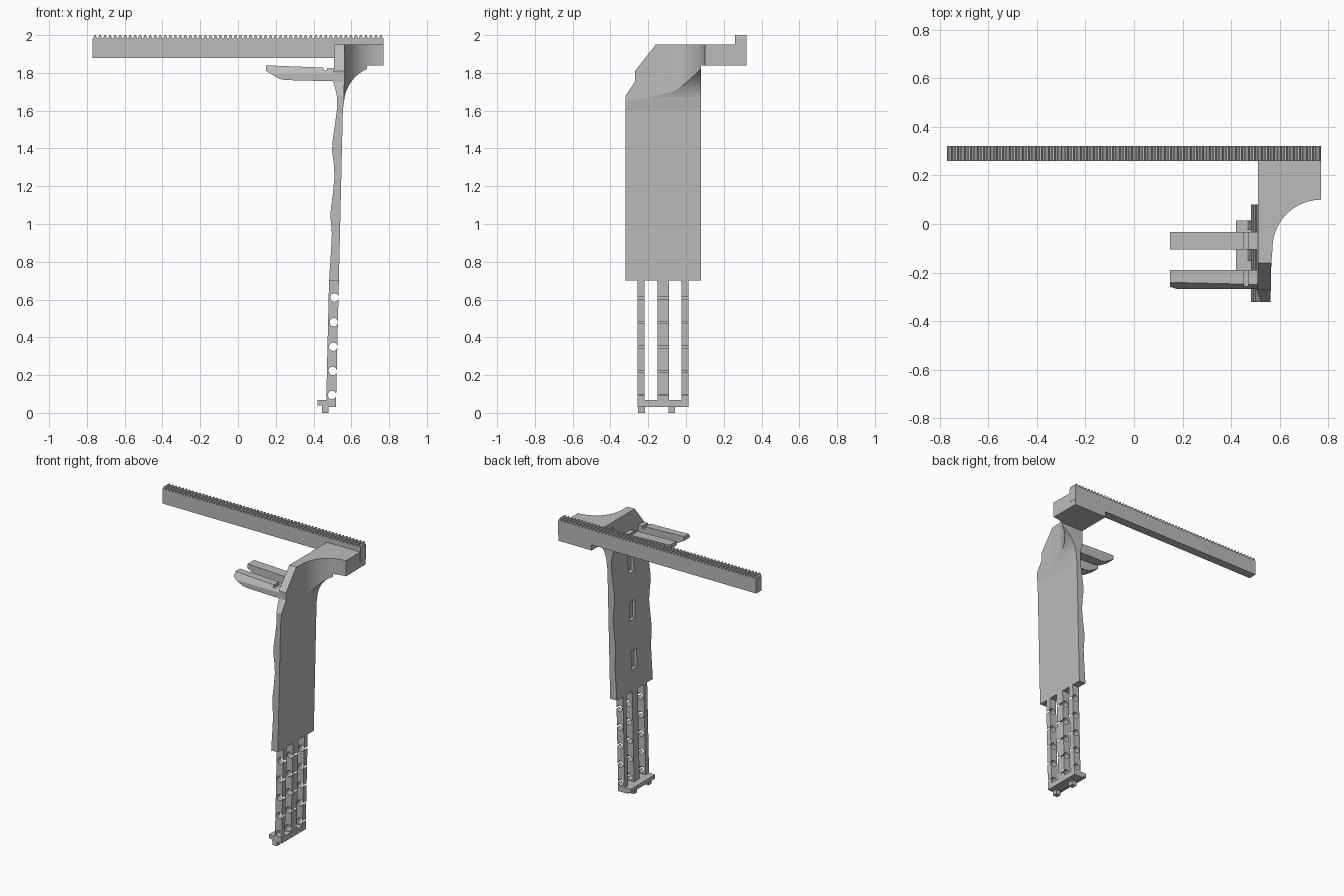
import bpy, bmesh, math

old = bpy.data.objects.get("Cube")
if old:
    bpy.data.objects.remove(old, do_unlink=True)

grey = bpy.data.materials.new("plain grey")
grey.use_nodes = True
grey.diffuse_color = (0.5, 0.5, 0.5, 1)
grey.node_tree.nodes["Principled BSDF"].inputs["Base Color"].default_value = (0.5, 0.5, 0.5, 1)


def prism(name, outlines, axis, lo, hi):
    """Extrude one or more closed outlines along an axis."""
    place = {"x": lambda a, b, t: (t, a, b),
             "y": lambda a, b, t: (a, t, b),
             "z": lambda a, b, t: (a, b, t)}[axis]
    bm = bmesh.new()
    for pts in outlines:
        low = [bm.verts.new(place(a, b, lo)) for a, b in pts]
        high = [bm.verts.new(place(a, b, hi)) for a, b in pts]
        bm.faces.new(low)
        bm.faces.new(high[::-1])
        for i in range(len(pts)):
            j = (i + 1) % len(pts)
            bm.faces.new((low[i], high[i], high[j], low[j]))
    bmesh.ops.recalc_face_normals(bm, faces=bm.faces)
    mesh = bpy.data.meshes.new(name)
    bm.to_mesh(mesh)
    bm.free()
    mesh.materials.append(grey)
    obj = bpy.data.objects.new(name, mesh)
    bpy.context.collection.objects.link(obj)
    return obj


def box(name, x, y, z):
    return prism(name, [[(x[0], y[0]), (x[1], y[0]), (x[1], y[1]), (x[0], y[1])]], "z", *z)


def cut(obj, cutter, operation="DIFFERENCE"):
    """Apply a boolean and discard its cutter."""
    cutter.hide_render = True
    mod = obj.modifiers.new("cut", "BOOLEAN")
    mod.operation, mod.object, mod.solver = operation, cutter, "EXACT"
    bpy.context.view_layer.objects.active = obj
    bpy.ops.object.modifier_apply(modifier=mod.name)
    bpy.data.objects.remove(cutter, do_unlink=True)


def arc(cx, cy, r, start, end, n=20):
    angles = [math.radians(start + (end - start) * i / n) for i in range(n + 1)]
    return [(cx + r * math.cos(a), cy + r * math.sin(a)) for a in angles]


# Toothed rack
teeth, left, root, tip = 58, -0.77, 1.982, 2.0
pitch = 2 * -left / teeth
outline = [(-left, 1.88), (-left, root)]
for i in reversed(range(teeth)):
    outline += [(left + (i + f) * pitch, z)
                for f, z in ((0.88, root), (0.65, tip), (0.35, tip), (0.12, root))]
outline += [(left, root), (left, 1.88)]
prism("toothed_rack", [outline], "y", 0.26, 0.32)

# Arm from the plate to the rack, with a rounded inner corner
corner = [p for p in arc(0.77, -0.10, 0.2, 90, 180) if p[1] > 0.07]
prism("rack_arm", [[(0.51, 0.32), (0.768, 0.32)] + corner + [(0.51, corner[-1][1])]],
      "z", 1.84, 1.95)

# Wavy plate flaring into the arm
wave = [(0.482, 0.70), (0.492, 0.85), (0.497, 0.95), (0.491, 1.02), (0.491, 1.07),
        (0.502, 1.16), (0.511, 1.25), (0.507, 1.32), (0.498, 1.39), (0.501, 1.44),
        (0.514, 1.53), (0.523, 1.60), (0.523, 1.68), (0.505, 1.755), (0.511, 1.95)]
flare = arc(0.77, 1.64, 0.21, 90, 168)
flare = [(x, z - 0.01) for x, z in flare]
plate = prism("wavy_plate", [wave + [(0.77, 1.95)] + flare + [(0.555, 1.60), (0.534, 0.70)]],
              "y", -0.32, 0.08)
plan = [(0.3, 0.2), (0.77, 0.2)] + arc(0.77, -0.10, 0.2, 90, 180) + [(0.565, -0.16), (0.56, -0.4), (0.3, -0.4)]
cut(plate, prism("plan_cutter", [plan], "z", 0.5, 2.1), "INTERSECT")
side = [(-0.34, 0.6), (0.1, 0.6), (0.1, 2.05), (-0.16, 2.05), (-0.16, 1.95),
        (-0.27, 1.81), (-0.27, 1.755), (-0.32, 1.68), (-0.34, 1.65)]
cut(plate, prism("side_cutter", [side], "x", 0.2, 1.0), "INTERSECT")

# Blind pockets in the wavy face
for z, floor in ((0.91, 0.515), (1.25, 0.53), (1.58, 0.54)):
    cut(plate, box("pocket_cutter", (0.4, floor), (-0.16, -0.1), (z - 0.065, z + 0.065)))

# Two prongs with a small groove on top
prong = [(0.148, 1.84), (0.148, 1.81), (0.22, 1.768), (0.25, 1.762), (0.53, 1.755),
         (0.53, 1.825), (0.472, 1.827), (0.472, 1.812), (0.452, 1.812), (0.452, 1.828)]
prism("back_prong", [prong], "y", -0.105, -0.032)
front = prism("front_prong", [prong], "y", -0.267, -0.19)
bevel = [(-0.3, 1.74), (-0.267, 1.795), (-0.24, 1.84), (-0.24, 1.9), (-0.3, 1.9)]
cut(front, prism("bevel_cutter", [bevel], "x", 0.1, 0.6))

# Three perforated legs
leg = [(0.467, 0.06), (0.519, 0.06), (0.534, 0.70), (0.482, 0.70)]
holes = [arc(0.496 + 0.024 * z, z, 0.022, 0, 345, 23) for z in (0.095, 0.222, 0.35, 0.48, 0.61)]
for name, lo, hi in (("front_leg", -0.257, -0.22), ("middle_leg", -0.152, -0.09),
                     ("back_leg", -0.025, 0.012)):
    obj = prism(name, [leg], "y", lo, hi)
    cut(obj, prism("hole_cutter", holes, "y", -0.4, 0.2))

# Foot bar with a lip and two pegs
foot = [(0.42, 0.04), (0.445, 0.04), (0.445, 0.03), (0.519, 0.03), (0.519, 0.068), (0.42, 0.068)]
prism("foot_bar", [foot], "y", -0.257, 0.014)
for name, y in (("front_peg", -0.235), ("back_peg", -0.075)):
    box(name, (0.445, 0.48), (y - 0.018, y + 0.018), (0, 0.035))
